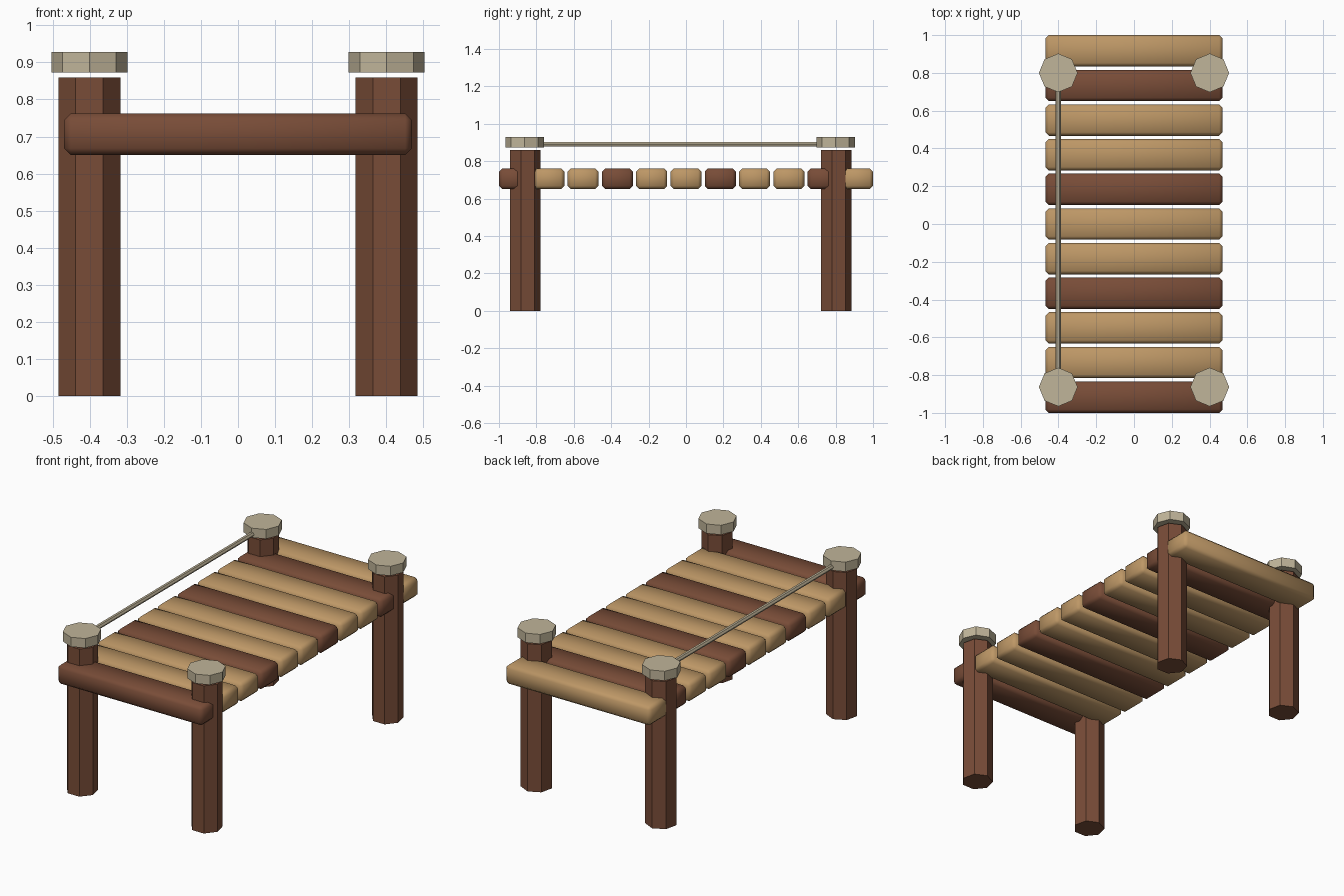
import bpy, math
from mathutils import Matrix

if "Cube" in bpy.data.objects:
    bpy.data.objects.remove(bpy.data.objects["Cube"])


def material(name, rgb):
    m = bpy.data.materials.new(name)
    m.diffuse_color = (*rgb, 1.0)
    m.use_nodes = True
    m.node_tree.nodes["Principled BSDF"].inputs["Base Color"].default_value = m.diffuse_color
    return m


dark_wood = material("dark wood", (0.19, 0.073, 0.039))
light_wood = material("light wood", (0.51, 0.31, 0.133))
rope_fibre = material("pale rope", (0.53, 0.46, 0.32))


def prism(name, sides, radius, length, location, mat, turn=0.0, axis_y=False):
    """Flat-shaded prism; a corner points along +x before being turned."""
    bpy.ops.mesh.primitive_cylinder_add(vertices=sides, radius=radius, depth=length)
    ob = bpy.context.object
    ob.name = name
    # the primitive starts with a corner on +y
    ob.data.transform(Matrix.Rotation(turn - math.pi / 2, 4, 'Z'))
    if axis_y:
        ob.data.transform(Matrix.Rotation(math.pi / 2, 4, 'X'))
    ob.location = location
    ob.data.materials.append(mat)
    return ob


# Deck planks: every third one dark, soft chamfered edges
COUNT, PITCH = 11, 0.1834
for i in range(COUNT):
    bpy.ops.mesh.primitive_cube_add(size=1)
    plank = bpy.context.object
    plank.name = f"deck_plank_{i + 1}"
    plank.data.transform(Matrix.Diagonal((0.938, 0.166, 0.112, 1)))
    plank.location = (0, (i - (COUNT - 1) / 2) * PITCH, 0.706)
    plank.data.materials.append(dark_wood if i % 3 == 0 else light_wood)
    bevel = plank.modifiers.new("edge", 'BEVEL')
    bevel.width = 0.018
    bevel.segments = 1
    bpy.ops.object.modifier_apply(modifier="edge")
    bpy.ops.object.shade_smooth()

# Seven-sided posts with eight-sided rope wraps floating on top
FRONT_Y, BACK_Y, POST_X = -0.863, 0.80, 0.401
for end, y in (("front", FRONT_Y), ("back", BACK_Y)):
    for side, x in (("left", -POST_X), ("right", POST_X)):
        prism(f"{end}_{side}_post", 7, 0.0857, 0.859, (x, y, 0.4295),
              dark_wood, turn=math.pi / 2)
        prism(f"{end}_{side}_cap", 8, 0.1025, 0.055, (x, y, 0.9005), rope_fibre)

# Rope rail along the left side
prism("rope_rail", 6, 0.0135, BACK_Y - FRONT_Y,
      (-POST_X, (FRONT_Y + BACK_Y) / 2, 0.891), rope_fibre, axis_y=True)
